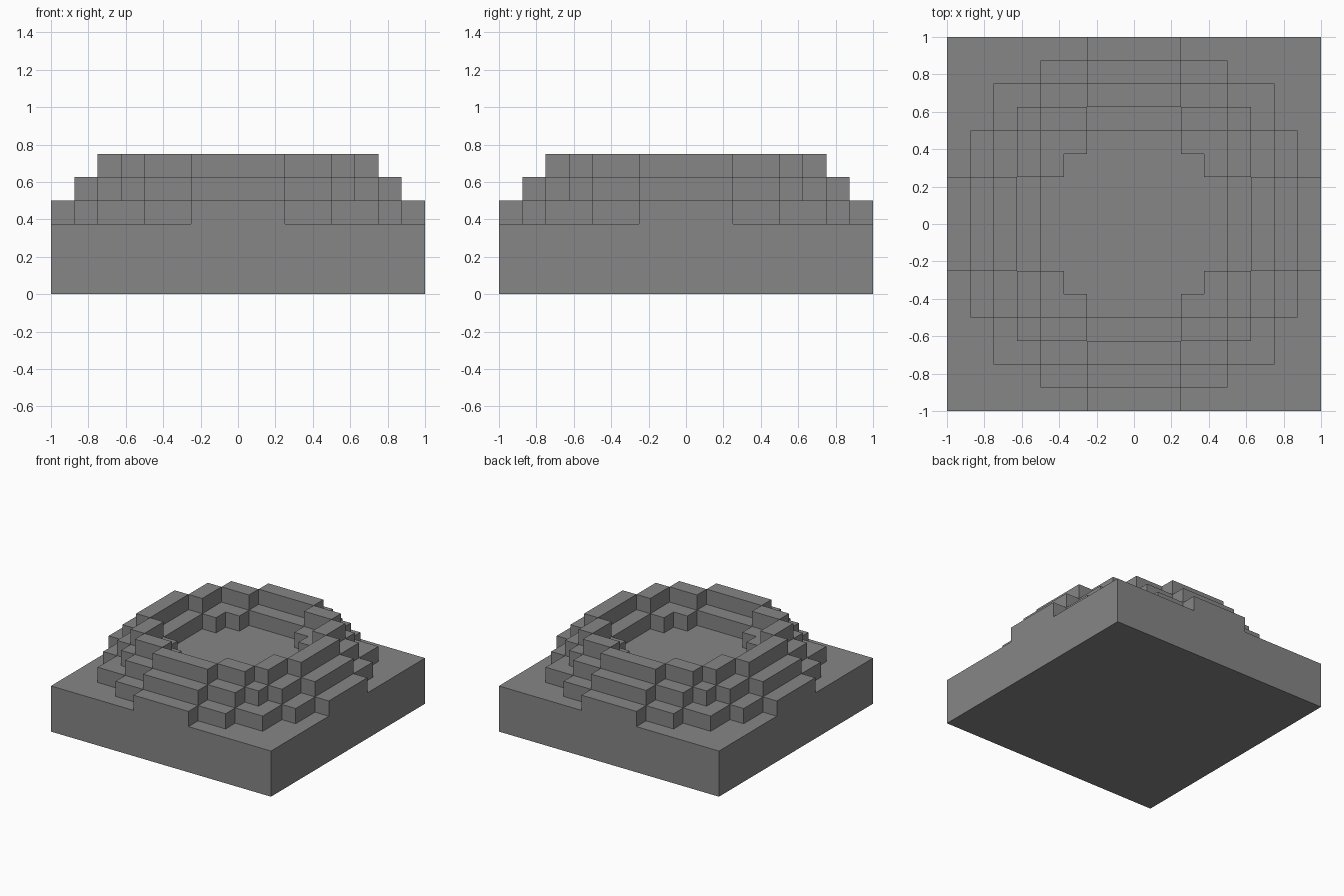
import bpy
import bmesh
import math

cube = bpy.data.objects.get("Cube")
if cube:
    bpy.data.objects.remove(cube, do_unlink=True)

UNIT = 0.125   # edge of one block
HALF = 8       # half the footprint, in blocks

stone = bpy.data.materials.new("stone_grey")
stone.use_nodes = True
GREY = (0.24, 0.24, 0.24, 1.0)
stone.diffuse_color = GREY
stone.node_tree.nodes["Principled BSDF"].inputs["Base Color"].default_value = GREY


def inside(steps, i, j):
    """True if block (i, j) lies in the stepped round outline."""
    x, y = abs(i + 0.5), abs(j + 0.5)
    return any(x < a and y < b for a, b in steps)


def block_layer(name, z0, z1, outline, hole=()):
    """Extrude a stepped outline, less its hole, into a clean solid."""
    span = range(-HALF, HALF)
    cells = {(i, j) for i in span for j in span
             if inside(outline, i, j) and not inside(hole, i, j)}
    bm = bmesh.new()

    def quad(*corners):
        bm.faces.new([bm.verts.new([c * UNIT for c in p]) for p in corners])

    for i, j in cells:
        ring = [(i, j), (i + 1, j), (i + 1, j + 1), (i, j + 1)]
        quad(*[(x, y, z1) for x, y in ring])
        quad(*[(x, y, z0) for x, y in reversed(ring)])
        # walls only where the neighbouring block is empty
        for k, (dx, dy) in enumerate([(0, -1), (1, 0), (0, 1), (-1, 0)]):
            if (i + dx, j + dy) not in cells:
                a, b = ring[k], ring[(k + 1) % 4]
                quad((*a, z0), (*b, z0), (*b, z1), (*a, z1))

    bmesh.ops.remove_doubles(bm, verts=bm.verts, dist=UNIT / 100)
    bmesh.ops.dissolve_limit(bm, angle_limit=math.radians(1),
                             verts=bm.verts, edges=bm.edges)
    mesh = bpy.data.meshes.new(name)
    bm.to_mesh(mesh)
    bm.free()
    mesh.materials.append(stone)
    obj = bpy.data.objects.new(name, mesh)
    bpy.context.collection.objects.link(obj)


# Square plinth
block_layer("plinth", 0, 3, [(HALF, HALF)])

# Solid lower terrace, whose top is also the basin floor
block_layer("lower_terrace", 3, 4, [(2, 8), (4, 7), (6, 6), (7, 4), (8, 2)])

# Middle ring around the basin
block_layer("middle_ring", 4, 5,
            [(2, 7), (4, 6), (5, 5), (6, 4), (7, 2)],
            [(2, 4), (3, 3), (4, 2)])

# Thin rim on top
block_layer("upper_rim", 5, 6,
            [(2, 6), (4, 5), (5, 4), (6, 2)],
            [(2, 5), (4, 4), (5, 2)])
